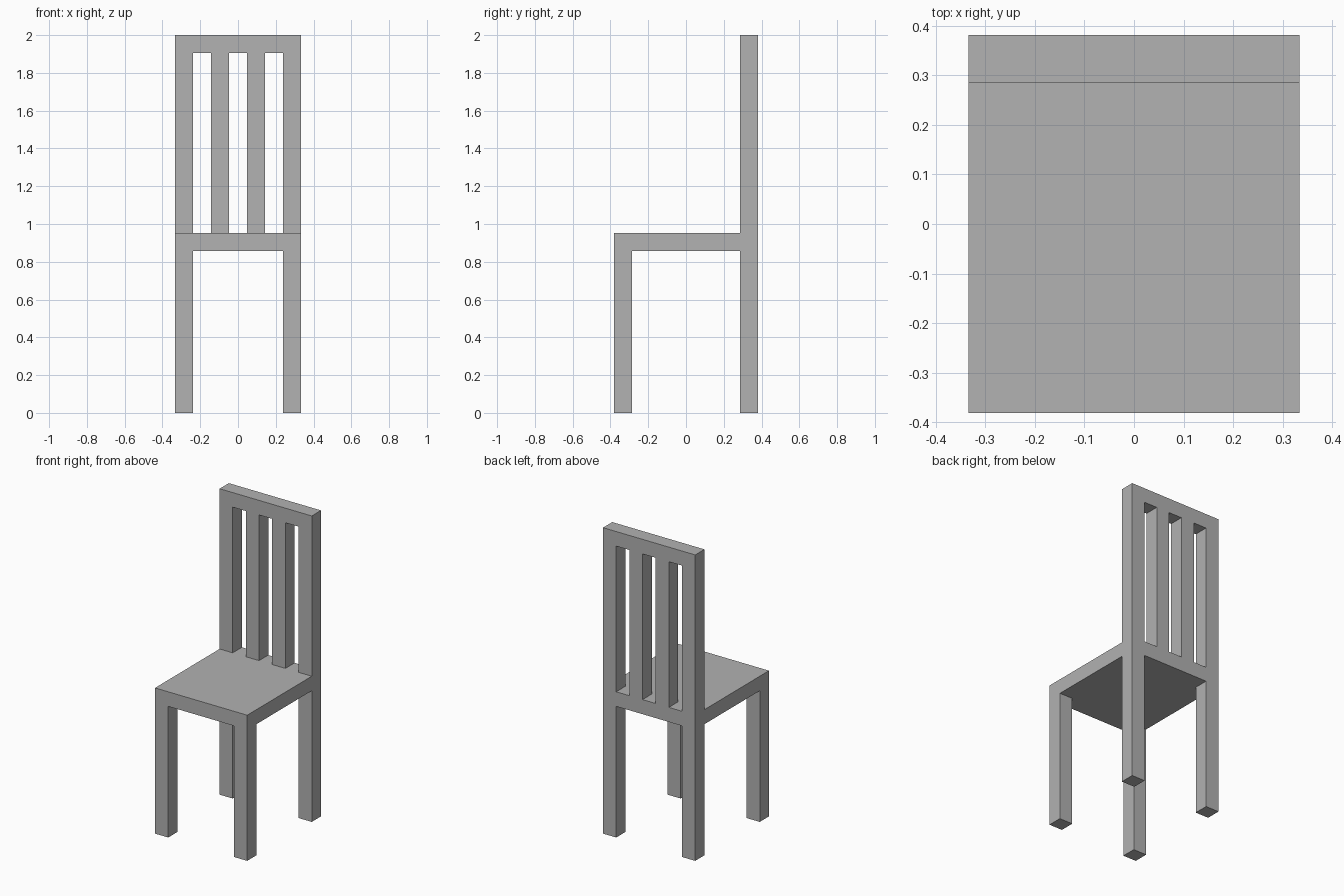
import bpy

# Remove the default cube
cube = bpy.data.objects.get("Cube")
if cube:
    bpy.data.objects.remove(cube, do_unlink=True)

# Every part sits on a square module: 7 wide, 8 deep, 21 high
U = 2 / 21
WIDTH, DEPTH, HEIGHT = 7 * U, 8 * U, 21 * U
SEAT_BOTTOM, SEAT_TOP = 9 * U, 10 * U
RAIL_BOTTOM = HEIGHT - U
SIDE_X = (WIDTH - U) / 2
BACK_Y = (DEPTH - U) / 2

grey = bpy.data.materials.new("plain grey")
grey.use_nodes = True
grey.diffuse_color = (0.445, 0.445, 0.445, 1)
grey.node_tree.nodes["Principled BSDF"].inputs["Base Color"].default_value = grey.diffuse_color


def box(name, x, y, bottom, top, width=U, depth=U):
    """Box centred on x, y and spanning bottom to top."""
    bpy.ops.mesh.primitive_cube_add(size=1, location=(x, y, (bottom + top) / 2))
    part = bpy.context.object
    part.name = name
    part.scale = (width, depth, top - bottom)
    bpy.ops.object.transform_apply(location=False, rotation=False, scale=True)
    part.data.materials.append(grey)
    return part


# Seat slab
box("seat", 0, 0, SEAT_BOTTOM, SEAT_TOP, WIDTH, DEPTH)

# Legs, back posts and slats, in left and right pairs
for side, sign in (("left", 1), ("right", -1)):
    box(f"front_leg_{side}", sign * SIDE_X, -BACK_Y, 0, SEAT_BOTTOM)
    box(f"back_leg_{side}", sign * SIDE_X, BACK_Y, 0, SEAT_BOTTOM)
    box(f"back_post_{side}", sign * SIDE_X, BACK_Y, SEAT_TOP, RAIL_BOTTOM)
    box(f"back_slat_{side}", sign * U, BACK_Y, SEAT_TOP, RAIL_BOTTOM)

# Top rail of the backrest
box("top_rail", 0, BACK_Y, RAIL_BOTTOM, HEIGHT, WIDTH)
